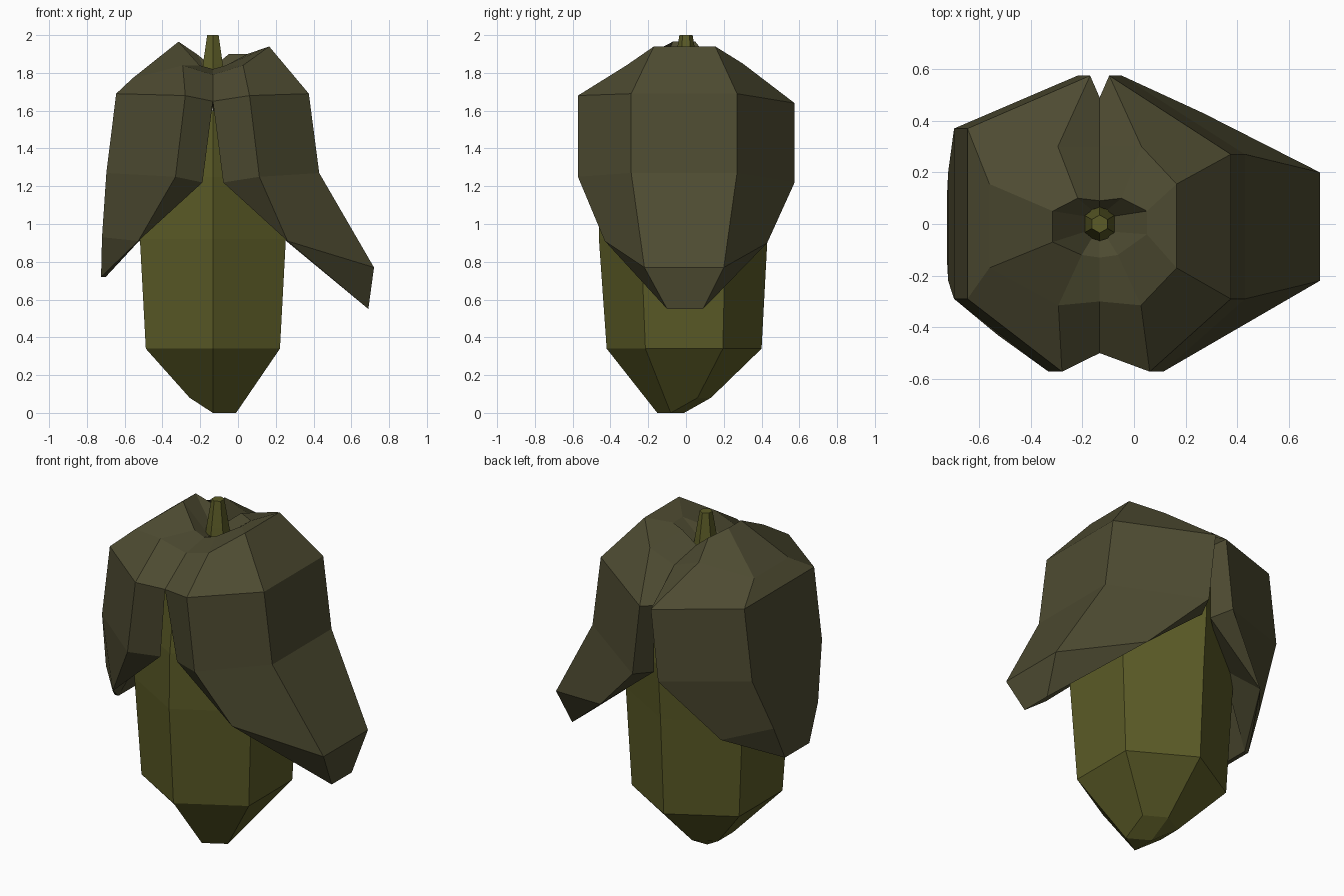
import bpy, math

if "Cube" in bpy.data.objects:
    bpy.data.objects.remove(bpy.data.objects["Cube"])

CX = -0.133  # axis of the fruit


def material(name, col):
    m = bpy.data.materials.new(name)
    m.diffuse_color = (*col, 1)
    m.use_nodes = True
    m.node_tree.nodes["Principled BSDF"].inputs["Base Color"].default_value = m.diffuse_color
    return m


husk_mat = material("husk_olive", (0.075, 0.07, 0.031))
body_mat = material("body_green", (0.105, 0.105, 0.02))


def make(name, pts, faces, mat):
    me = bpy.data.meshes.new(name)
    me.from_pydata(pts, [], faces)
    me.materials.append(mat)
    ob = bpy.data.objects.new(name, me)
    bpy.context.collection.objects.link(ob)
    return ob


def hexring(r, z, cy=0.0):
    # starts at the front corner and runs counterclockwise
    return [(CX + r * math.sin(i * math.pi / 3), cy - r * math.cos(i * math.pi / 3), z)
            for i in range(6)]


def loft(name, rings, mat, bottom=None):
    pts = [p for r in rings for p in r]
    n = len(rings)
    faces = [(k * 6 + i, k * 6 + (i + 1) % 6, (k + 1) * 6 + (i + 1) % 6, (k + 1) * 6 + i)
             for k in range(n - 1) for i in range(6)]
    faces.append([(n - 1) * 6 + i for i in range(6)])
    if bottom:
        pts.append(bottom)
        faces += [(len(pts) - 1, (i + 1) % 6, i) for i in range(6)]
    else:
        faces.append([5, 4, 3, 2, 1, 0])
    return make(name, pts, faces, mat)


# six-sided body with a skewed bottom tip
tip = [(x, y, 0.0 if i < 2 else 0.08) for i, (x, y, z) in enumerate(hexring(0.142, 0, -0.01))]
loft("body", [tip, hexring(0.41, 0.34, -0.01), hexring(0.446, 0.92, -0.015),
              hexring(0.455, 1.25), hexring(0.41, 1.6)], body_mat, (CX, -0.01, 0))

# stem
loft("stem", [hexring(0.075, 1.74), hexring(0.06, 1.85), hexring(0.035, 2.0)], body_mat)


def husk_lobe(name, s, side):
    d = 0.024 * s
    # columns: front slit, front corner, side front, side back, back corner, back slit
    front_slit = [(0, -.065, 1.8), (0, -.13, 1.82), (0, -.30, 1.79), (0, -.5, 1.65), (.055, -.465, 1.22)]
    front = [(.03, -.055, 1.8), (.07, -.12, 1.84), (.16, -.315, 1.84), (.17 + d, -.572, 1.68),
             (.222 + d, -.572, 1.25), (.395, -.43, .91), (.395, -.43, .91), (.395, -.43, .91),
             (.33, -.2, 1.1)]
    back = [(.03, .055, 1.8), (.085, .1, 1.9), (.162, .3, 1.85), (.037, .575, 1.64),
            (.085, .575, 1.22), (.4, .43, .9), (.4, .43, .9), (.4, .43, .9), (.33, .2, 1.1)]
    back_slit = [(0, .065, 1.8), (0, .09, 1.83), (0, .30, 1.79), (0, .49, 1.62), (.03, .45, 1.2)]

    def placed(col):
        col = col + [col[-1]] * (9 - len(col))
        return [(CX + s * x, y, z) for x, y, z in col]

    cols = [placed(front_slit), placed(front),
            [(x, a, z) for x, a, b, z in side], [(x, b, z) for x, a, b, z in side],
            placed(back), placed(back_slit)]
    index, pts = {}, []

    def vid(p):
        if p not in index:
            index[p] = len(pts)
            pts.append(p)
        return index[p]

    faces = []
    for c in range(5):
        for r in range(8):
            quad = [cols[c][r], cols[c][r + 1], cols[c + 1][r + 1], cols[c + 1][r]]
            ids = list(dict.fromkeys(vid(p) for p in quad))
            if len(ids) > 2:
                faces.append(ids if s > 0 else ids[::-1])
    make(name, pts, faces, husk_mat)


# husk lobes: x, front y, back y, z down the outside and back up the underside
husk_lobe("husk_right", 1, [
    (-.08, -.03, .03, 1.8), (.05, -.04, .05, 1.9), (.165, -.17, .155, 1.94),
    (.375, -.29, .27, 1.69), (.43, -.29, .27, 1.27), (.72, -.22, .2, .77),
    (.69, -.1, .09, .55), (.58, -.17, .15, .68), (.2, -.2, .2, 1.15)])
husk_lobe("husk_left", -1, [
    (-.19, -.03, .03, 1.8), (-.315, -.07, .05, 1.965), (-.56, -.17, .155, 1.77),
    (-.645, -.29, .37, 1.69), (-.697, -.29, .37, 1.27), (-.72, -.22, .2, .93),
    (-.725, -.13, .1, .72), (-.70, -.13, .1, .72), (-.47, -.2, .2, 1.15)])
